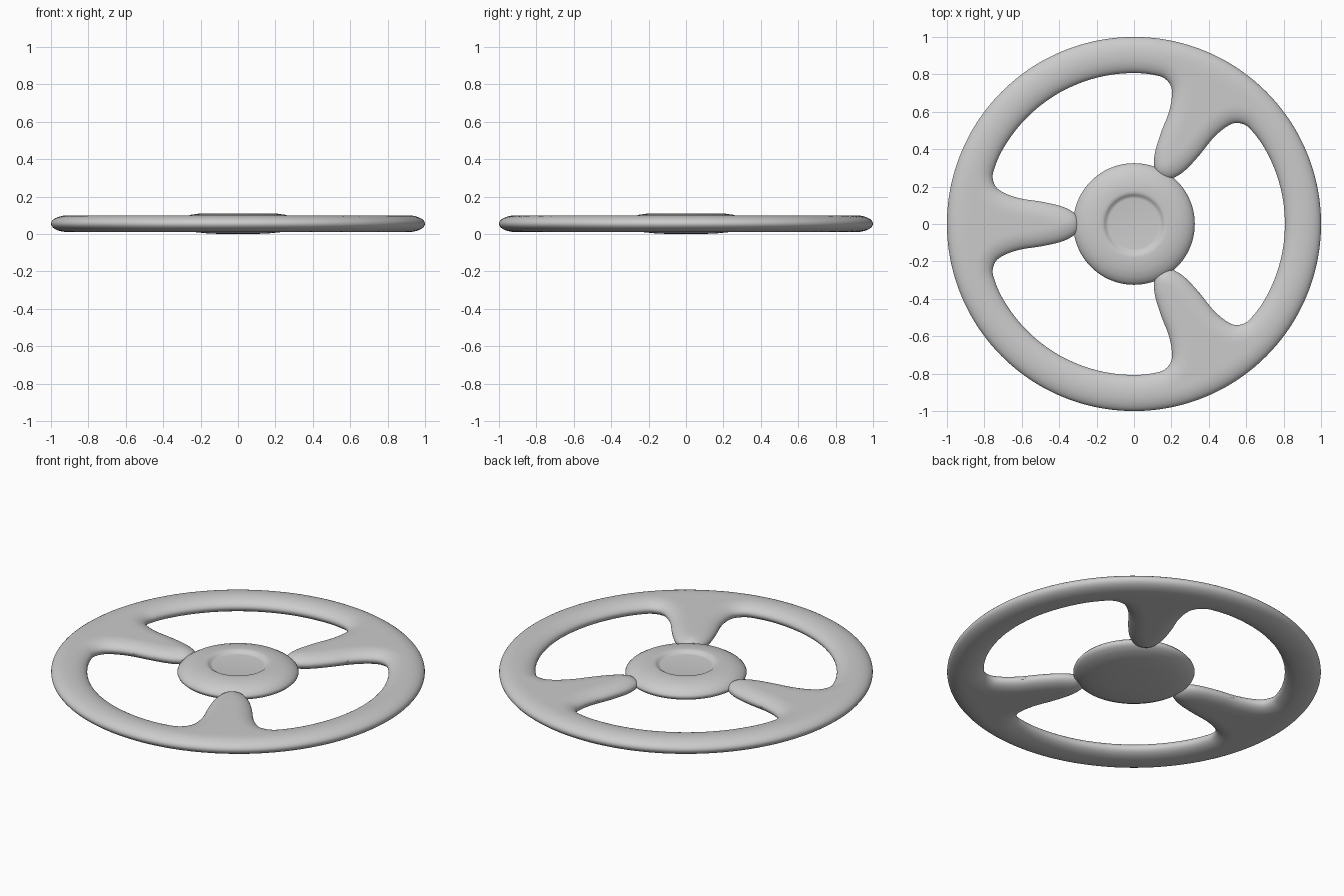
import bpy, math
from mathutils import Vector, Matrix
from mathutils.kdtree import KDTree

if "Cube" in bpy.data.objects:
    bpy.data.objects.remove(bpy.data.objects["Cube"])

MID, HALF, ROUND, RIM_IN = 0.055, 0.045, 0.095, 0.807


def make_object(name, verts, faces):
    mesh = bpy.data.meshes.new(name)
    mesh.from_pydata(verts, [], faces)
    mesh.validate()
    mesh.shade_smooth()
    ob = bpy.data.objects.new(name, mesh)
    bpy.context.collection.objects.link(ob)
    return ob


def catmull(points, steps):
    """Closed smooth curve through 3D points."""
    out, n = [], len(points)
    for i in range(n):
        a, b, c, d = (points[(i + k) % n] for k in (-1, 0, 1, 2))
        for s in range(steps):
            t = s / steps
            out.append(0.5 * (2 * b + (c - a) * t + (2 * a - 5 * b + 4 * c - d) * t * t
                              + (3 * b - a - 3 * c + d) * t ** 3))
    return out


# Half of one spoke outline: (along, across, matching angle on the outer rim)
half = [(0.29, 0, 0), (0.302, 0.042, 1.5), (0.34, 0.073, 3.5), (0.40, 0.098, 6),
        (0.50, 0.12, 8.5), (0.60, 0.135, 11), (0.68, 0.16, 13.5),
        (0.735, 0.195, 16), (0.756, 0.25, 19.5), (0.742, 0.31, 23.5)]
for deg in (28, 34, 40, 46, 52, 58):
    r, a = RIM_IN, math.radians(deg)
    half.append((r * math.cos(a), r * math.sin(a), deg))
sector = [(x, -y, -d) for x, y, d in reversed(half[1:])] + half

# Inner outline, and the outer circle points it is joined to
inner_ctrl, outer_ctrl = [], []
for base in (60, 180, 300):
    rot = Matrix.Rotation(math.radians(base), 3, 'Z')
    for x, y, d in sector:
        inner_ctrl.append(rot @ Vector((x, y, 0)))
        a = math.radians(base + d)
        outer_ctrl.append(Vector((math.cos(a), math.sin(a), 0)))
inner = catmull(inner_ctrl, 5)
outer = [p.normalized() for p in catmull(outer_ctrl, 5)]
dense = catmull(inner_ctrl, 60)
tree = KDTree(len(dense))
for i, p in enumerate(dense):
    tree.insert(p, i)
tree.balance()

# Rim and spokes: one body, rounded off towards its outlines
ROWS = 26
verts, faces = [], []
loop = 2 * ROWS
for o, n in zip(outer, inner):
    top, bottom = [], []
    for k in range(ROWS + 1):
        p = o.lerp(n, (1 - math.cos(math.pi * k / ROWS)) / 2)
        d = 0 if k in (0, ROWS) else max(0, min(1 - p.length, tree.find(p)[2]))
        h = HALF * math.sqrt(1 - (1 - min(d / ROUND, 1)) ** 2)
        top.append((p.x, p.y, MID + h))
        bottom.append((p.x, p.y, MID - h))
    verts += top + bottom[-2:0:-1]
cols = len(outer)
for i in range(cols):
    j = (i + 1) % cols
    for k in range(loop):
        m = (k + 1) % loop
        faces.append((i * loop + k, j * loop + k, j * loop + m, i * loop + m)[::-1])
make_object("rim_and_spokes", verts, faces)

# Hub: turned lens shape with a shallow round dimple
profile = [(0.135, 0.093), (0.142, 0.094), (0.15, 0.098), (0.158, 0.105), (0.165, 0.109),
           (0.18, 0.110), (0.21, 0.109), (0.25, 0.103), (0.285, 0.092), (0.31, 0.077),
           (0.322, 0.064), (0.325, 0.055), (0.322, 0.046), (0.31, 0.035), (0.28, 0.021),
           (0.23, 0.010), (0.16, 0.003), (0.08, 0)]
SEG, N = 96, len(profile)
verts, faces = [], []
for s in range(SEG):
    a = 2 * math.pi * s / SEG
    verts += [(r * math.cos(a), r * math.sin(a), z) for r, z in profile]
    t = (s + 1) % SEG
    faces += [(s * N + k, s * N + k + 1, t * N + k + 1, t * N + k) for k in range(N - 1)]
faces.append([s * N for s in range(SEG)])
faces.append([s * N + N - 1 for s in reversed(range(SEG))])
make_object("hub", verts, faces)
